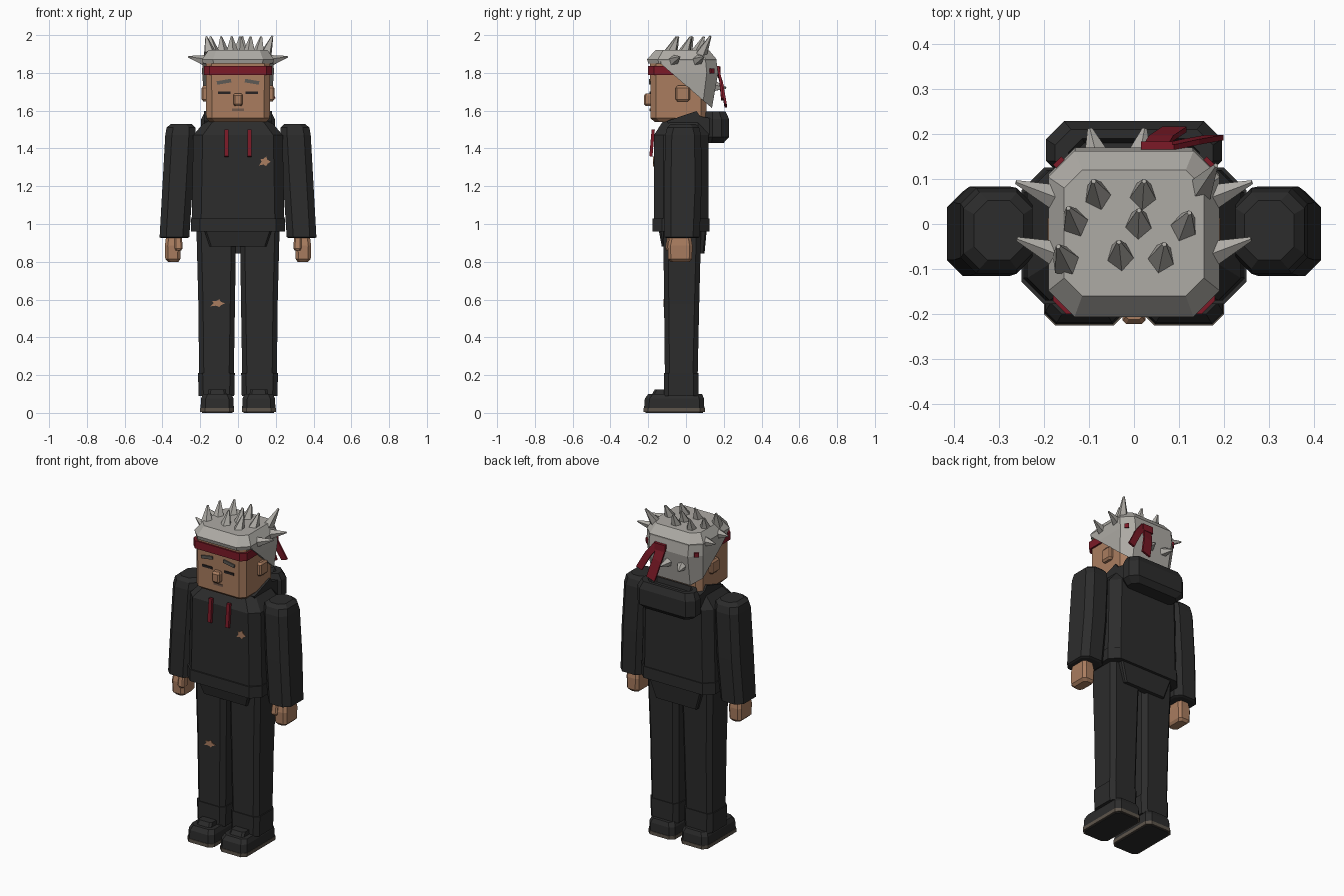
import bpy, bmesh, math
from mathutils import Vector, Matrix


def material(name, rgb):
    m = bpy.data.materials.new(name)
    m.diffuse_color = (*rgb, 1)
    return m


CLOTH = material("black cloth", (0.025, 0.025, 0.025))
SKIN = material("tan skin", (0.40, 0.205, 0.115))
HAIR = material("grey hair", (0.42, 0.405, 0.375))
RED = material("dark red", (0.20, 0.010, 0.020))
SOLE = material("sole brown", (0.11, 0.09, 0.07))
BROW = material("brow grey", (0.11, 0.10, 0.09))
EYE = material("eye dark", (0.02, 0.016, 0.016))
LIP = material("lip brown", (0.17, 0.10, 0.07))


def finish(name, bm, mat):
    bmesh.ops.recalc_face_normals(bm, faces=bm.faces)
    me = bpy.data.meshes.new(name)
    bm.to_mesh(me)
    bm.free()
    me.materials.append(mat)
    ob = bpy.data.objects.new(name, me)
    bpy.context.collection.objects.link(ob)
    return ob


def skin_rings(bm, rings):
    """Join equal-sized point rings into a closed solid."""
    loops = [[bm.verts.new(p) for p in r] for r in rings]
    n = len(loops[0])
    for a, b in zip(loops, loops[1:]):
        for i in range(n):
            j = (i + 1) % n
            bm.faces.new((a[i], a[j], b[j], b[i]))
    bm.faces.new(loops[0][::-1])
    bm.faces.new(loops[-1])


def block(name, mat, rings, s=1, cut=None):
    """Stack of chamfered rectangles (z, x0, x1, y0, y1, chamfer)."""
    pts = []
    for z, x0, x1, y0, y1, c in rings:
        pts.append([(s * x, y, z) for x, y in (
            (x0 + c, y0), (x1 - c, y0), (x1, y0 + c), (x1, y1 - c),
            (x1 - c, y1), (x0 + c, y1), (x0, y1 - c), (x0, y0 + c))])
    bm = bmesh.new()
    skin_rings(bm, pts)
    if cut:
        bmesh.ops.bisect_plane(bm, geom=bm.verts[:] + bm.edges[:] + bm.faces[:],
                               plane_co=cut[0], plane_no=cut[1], clear_inner=True)
        bmesh.ops.holes_fill(bm, edges=[e for e in bm.edges if e.is_boundary])
    return finish(name, bm, mat)


def box(name, mat, loc, size, rot=None):
    bm = bmesh.new()
    bmesh.ops.create_cube(bm, size=1, matrix=Matrix.Translation(loc)
                          @ (rot or Matrix()) @ Matrix.Diagonal((*size, 1)))
    return finish(name, bm, mat)


def prism(name, mat, pts, axis, lo, hi):
    """Extrude a 2D outline along x (outline is y,z) or y (outline is x,z)."""
    bm = bmesh.new()
    skin_rings(bm, [[(d, a, b) if axis == "x" else (a, d, b) for a, b in pts] for d in (lo, hi)])
    return finish(name, bm, mat)


def spike(base, tip, r):
    a, b = Vector(base), Vector(tip)
    d = b - a
    bm = bmesh.new()
    bmesh.ops.create_cone(bm, cap_ends=True, segments=5, radius1=r, radius2=r * 0.16,
                          depth=d.length, matrix=Matrix.Translation((a + b) / 2)
                          @ d.to_track_quat("Z", "Y").to_matrix().to_4x4())
    return finish("hair_spike", bm, HAIR)


def ribbon(name, pts, w, t):
    bm = bmesh.new()
    skin_rings(bm, [[(x - w, y - t, z - w / 3), (x + w, y - t, z + w / 3),
                     (x + w, y + t, z + w / 3), (x - w, y + t, z - w / 3)] for x, y, z in pts])
    return finish(name, bm, RED)


# paired limbs, shoes and face parts
for s, side in ((-1, "right"), (1, "left")):
    block(side + "_tread", CLOTH, [(0, .03, .19, -.215, .09, .02), (.008, .03, .19, -.215, .09, .02)], s)
    block(side + "_sole", SOLE, [(.004, .02, .2, -.225, .1, .025), (.025, .02, .2, -.225, .1, .025)], s)
    block(side + "_shoe", CLOTH, [(.025, .022, .198, -.222, .097, .025), (.075, .024, .196, -.218, .095, .025),
                                  (.1, .035, .185, -.2, .085, .025)], s)
    block(side + "_shoe_tongue", CLOTH, [(.09, .06, .16, -.185, -.1, .012), (.125, .065, .155, -.165, -.1, .012)], s)
    block(side + "_leg", CLOTH, [(.09, .02, .208, -.117, .065, .025), (.21, .017, .212, -.117, .066, .025),
                                 (.21, .022, .206, -.112, .062, .025), (.58, .016, .21, -.116, .07, .025),
                                 (.97, .01, .22, -.12, .08, .025)], s)
    block(side + "_sleeve", CLOTH, [(.925, .27, .405, -.1, .06, .03), (.93, .258, .415, -.115, .072, .035),
                                    (1.2, .24, .4, -.115, .083, .035), (1.47, .225, .385, -.11, .08, .035),
                                    (1.51, .225, .378, -.1, .07, .035), (1.53, .245, .355, -.08, .052, .03)], s)
    block(side + "_hand", SKIN, [(.8, .315, .37, -.082, .02, .015), (.815, .305, .385, -.095, .032, .015),
                                 (.885, .303, .387, -.097, .034, .015), (.94, .31, .38, -.085, .025, .015)], s)
    block(side + "_thumb", SKIN, [(.86, .3, .33, -.105, -.065, .008), (.87, .294, .335, -.11, -.06, .008),
                                  (.93, .296, .335, -.1, -.05, .008)], s)
    block(side + "_ear", SKIN, [(1.648, .16, .183, -.045, .01, .006), (1.66, .16, .192, -.055, .02, .008),
                                (1.72, .16, .192, -.055, .02, .008), (1.732, .16, .183, -.045, .01, .006)], s)
    box(side + "_eye", EYE, (s * .073, -.19, 1.695), (.066, .006, .014))
    box(side + "_eyebrow", BROW, (s * .074, -.191, 1.753), (.076, .01, .019), Matrix.Rotation(s * .17, 4, "Y"))
    prism(side + "_drawstring", RED, [(-.165, 1.5), (-.182, 1.5), (-.194, 1.36), (-.178, 1.355)],
          "x", s * .06 - .011, s * .06 + .011)
    box(side + "_band_corner", RED, (s * .16, .13, 1.81), (.026, .03, .026), Matrix.Rotation(-s * math.pi / 4, 4, "Z"))

# sweatshirt with undershirt hem, collar and folded hood
block("torso", CLOTH, [(.96, -.25, .25, -.178, .125, .05), (1.03, -.25, .25, -.178, .125, .05),
                       (1.03, -.245, .245, -.17, .12, .05), (1.47, -.237, .237, -.17, .12, .05),
                       (1.555, -.165, .165, -.115, .1, .04)])
block("shirt_hem", CLOTH, [(.88, -.15, .15, -.128, .09, .01), (.97, -.18, .18, -.145, .1, .01)])
block("shirt_tail", CLOTH, [(.845, -.14, .14, .06, .098, .008), (.97, -.18, .18, .06, .11, .008)])
prism("collar", CLOTH, [(-.1, 1.545), (.055, 1.598), (.075, 1.57), (.13, 1.56), (.13, 1.47), (-.06, 1.47)],
      "x", -.18, .18)
block("hood", CLOTH, [(1.43, -.16, .16, .105, .2, .03), (1.46, -.195, .195, .1, .228, .04),
                      (1.555, -.195, .195, .1, .228, .04), (1.595, -.175, .175, .105, .21, .035),
                      (1.595, -.145, .145, .115, .19, .03), (1.565, -.13, .13, .12, .18, .02)])

# head and face
block("head", SKIN, [(1.54, -.15, .15, -.165, .09, .03), (1.56, -.168, .168, -.188, .108, .03),
                     (1.87, -.17, .17, -.19, .11, .03)])
block("nose", SKIN, [(1.625, -.018, .018, -.215, -.18, .006), (1.635, -.025, .025, -.222, -.18, .008),
                     (1.68, -.025, .025, -.222, -.18, .008), (1.692, -.018, .018, -.212, -.18, .006)])
box("mouth", LIP, (0, -.189, 1.605), (.064, .007, .012))

# headband and its tied ends
block("headband", RED, [(1.79, -.18, .18, -.2, .14, .03), (1.837, -.18, .18, -.2, .14, .03)])
box("band_knot", RED, (.05, .168, 1.815), (.07, .03, .04))
ribbon("band_tail_wide", [(.045, .165, 1.82), (.06, .19, 1.74), (.09, .21, 1.625)], .027, .006)
ribbon("band_tail_narrow", [(.07, .17, 1.83), (.125, .182, 1.76), (.18, .192, 1.66)], .019, .006)

# hair cap, and the back hair cut off along a slope
block("hair_cap", HAIR, [(1.85, -.185, .185, -.2, .16, .055), (1.872, -.19, .19, -.206, .162, .058),
                         (1.922, -.155, .155, -.16, .12, .04)])
block("hair_back", HAIR, [(1.6, -.174, .174, -.19, .135, .05), (1.8, -.19, .19, -.19, .17, .06),
                          (1.872, -.188, .188, -.19, .16, .057)],
      cut=((0, -.13, 1.845), (0, .225, .26)))

# hair spikes: crown ones lean back and outward
for x, y in ((-.08, .06), (.02, .06), (-.13, 0), (.01, -.005), (.11, -.01),
             (-.15, -.085), (-.03, -.075), (.06, -.08)):
    spike((x, y, 1.905), (x * 1.12, y + .035, 1.992), .035)
spike((.145, .075, 1.89), (.182, .13, 1.995), .035)
for s in (-1, 1):
    spike((s * .175, .06, 1.865), (s * .262, .093, 1.885), .03)
    spike((s * .175, -.065, 1.865), (s * .26, -.033, 1.885), .03)
for x in (-.08, .01):
    spike((x, .14, 1.73), (x * 1.35 + .01, .212, 1.72), .034)

# torn patches showing skin
JAG = (1, .55, .9, .5, .75, .45, 1.05, .5, .8, .6)
for name, x, z, w, h, y in (("chest_tear", .14, 1.33, .034, .032, -.171),
                            ("knee_tear", -.11, .58, .042, .026, -.117)):
    outline = [(x + w * r * math.cos(i * math.tau / 10), z + h * r * math.sin(i * math.tau / 10))
               for i, r in enumerate(JAG)]
    prism(name, SKIN, outline, "y", y - .003, y + .005)
